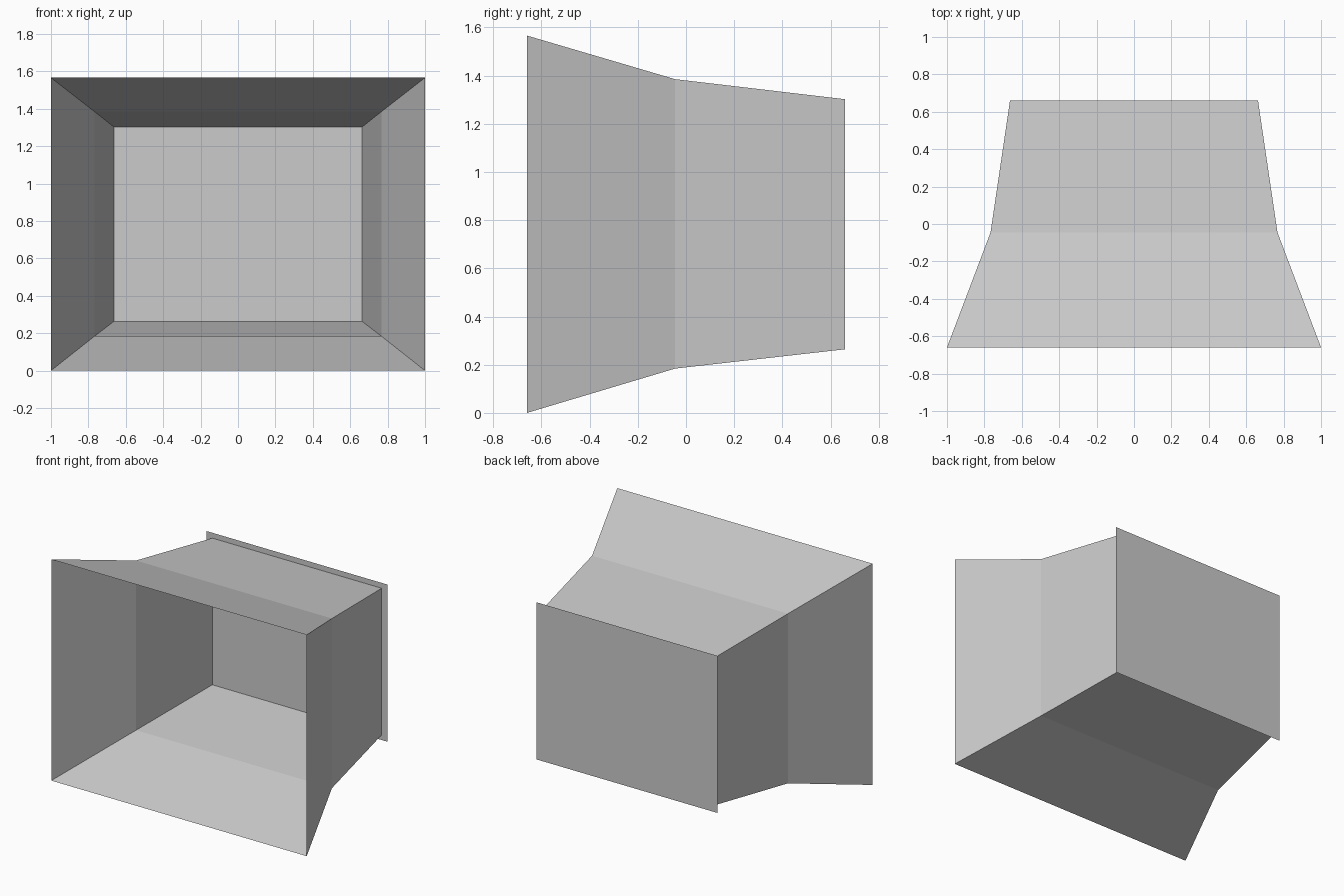
import bpy

# Remove the default object
cube = bpy.data.objects.get("Cube")
if cube:
    bpy.data.objects.remove(cube, do_unlink=True)

# Single grey material
grey = bpy.data.materials.new("plain grey")
grey.use_nodes = True
colour = (0.6, 0.6, 0.6, 1)
grey.diffuse_color = colour
grey.node_tree.nodes["Principled BSDF"].inputs["Base Color"].default_value = colour

# Rectangular sections of the flared box: y, half width, bottom z, top z
SECTIONS = [
    (-0.66, 1.0, 0.0, 1.566),
    (-0.045, 0.767, 0.184, 1.385),
    (0.66, 0.663, 0.264, 1.302),
]


def make_sheet(name, verts, faces):
    mesh = bpy.data.meshes.new(name)
    mesh.from_pydata(verts, [], faces)
    mesh.materials.append(grey)
    mesh.update()
    obj = bpy.data.objects.new(name, mesh)
    bpy.context.collection.objects.link(obj)
    return obj


def corners(section):
    y, w, low, high = section
    return [(-w, y, low), (w, y, low), (w, y, high), (-w, y, high)]


# Four thin folded walls, each running through all sections
rings = [corners(s) for s in SECTIONS]
for i, name in enumerate(["floor_wall", "left_wall", "roof_wall", "right_wall"]):
    j = (i + 1) % 4
    verts = [ring[k] for ring in rings for k in (i, j)]
    faces = [(a, a + 1, a + 3, a + 2) for a in range(0, 2 * len(rings) - 2, 2)]
    make_sheet(name, verts, faces)

# Thin back panel that overhangs the box a little on every side
make_sheet("back_panel", corners((0.66, 0.709, 0.228, 1.34)), [(3, 2, 1, 0)])
